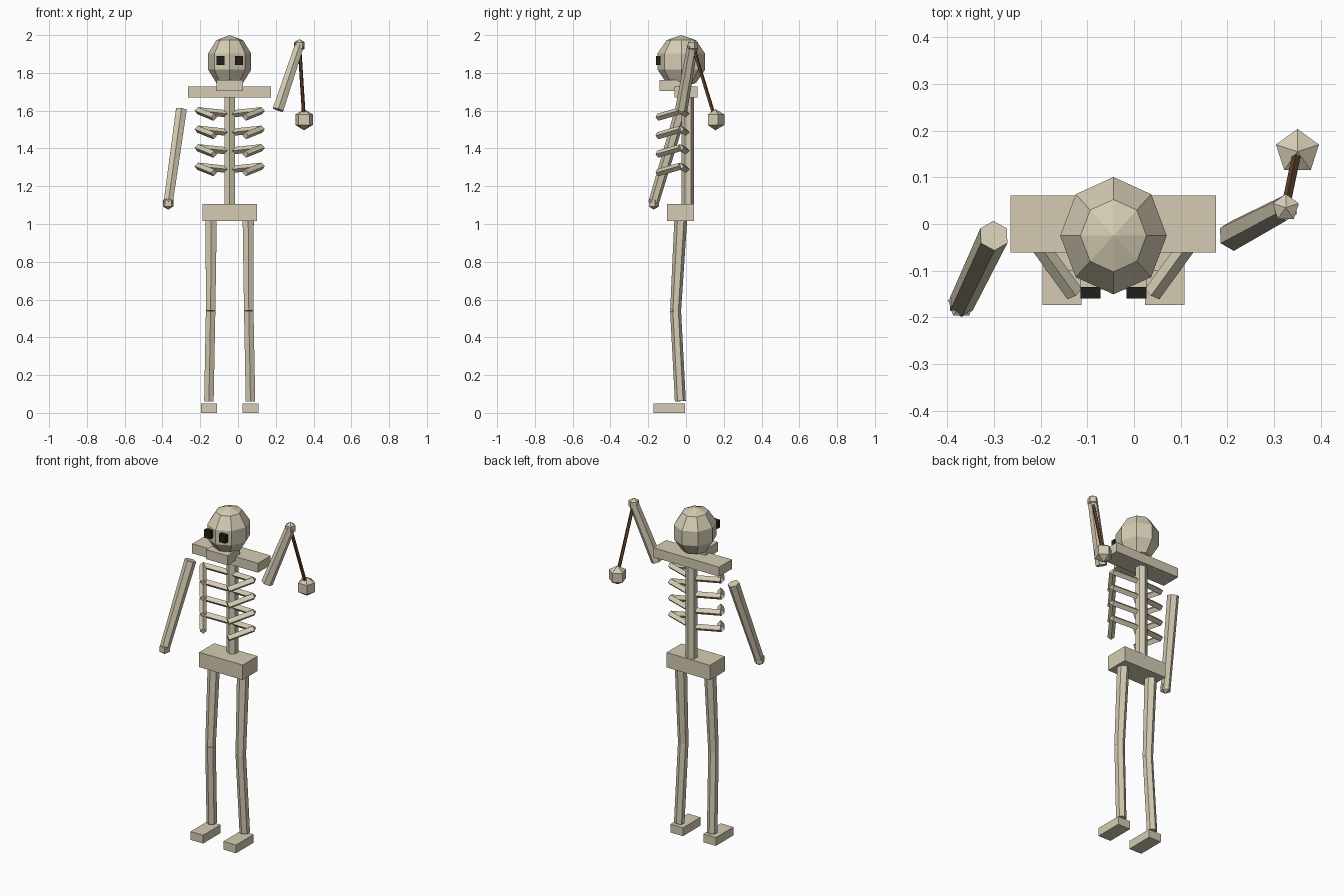
import bpy, bmesh, math
from mathutils import Vector

if "Cube" in bpy.data.objects:
    bpy.data.objects.remove(bpy.data.objects["Cube"])

CX = -0.044  # body centre line


def material(name, rgb):
    m = bpy.data.materials.new(name)
    m.diffuse_color = (*rgb, 1)
    m.use_nodes = True
    m.node_tree.nodes["Principled BSDF"].inputs["Base Color"].default_value = m.diffuse_color
    return m


BONE = material("bone", (0.66, 0.60, 0.45))
DARK = material("dark_socket", (0.016, 0.014, 0.009))
BROWN = material("brown_wood", (0.13, 0.06, 0.025))


def finish(name, bm, mat):
    bmesh.ops.recalc_face_normals(bm, faces=bm.faces)
    me = bpy.data.meshes.new(name)
    bm.to_mesh(me)
    bm.free()
    me.materials.append(mat)
    ob = bpy.data.objects.new(name, me)
    bpy.context.collection.objects.link(ob)
    return ob


def box(name, x, y, z, mat=BONE):
    """Block given by its (min, max) on each axis."""
    bm = bmesh.new()
    bmesh.ops.create_cube(bm, size=1)
    for v in bm.verts:
        v.co = [sum(r) / 2 + c * (r[1] - r[0]) for r, c in zip((x, y, z), v.co)]
    return finish(name, bm, mat)


def add_tube(bm, a, b, r1, r2, sides, ref):
    """Straight capped bone from a to b, one corner pointing along ref."""
    a, b = Vector(a), Vector(b)
    d = (b - a).normalized()
    u = Vector(ref)
    u = (u - d * u.dot(d)).normalized()
    w = d.cross(u)
    rings = []
    for p, r in ((a, r1), (b, r2)):
        rings.append([bm.verts.new(p + r * (u * math.cos(t) + w * math.sin(t)))
                      for t in (2 * math.pi * i / sides for i in range(sides))])
    lo, hi = rings
    for i in range(sides):
        j = (i + 1) % sides
        bm.faces.new((lo[i], lo[j], hi[j], hi[i]))
    bm.faces.new(lo[::-1])
    bm.faces.new(hi)


def tube(name, a, b, r1, r2, sides=6, ref=(0, 1, 0), mat=BONE):
    bm = bmesh.new()
    add_tube(bm, a, b, r1, r2, sides, ref)
    return finish(name, bm, mat)


def ball(name, centre, radii, segs, rings):
    bm = bmesh.new()
    bmesh.ops.create_uvsphere(bm, u_segments=segs, v_segments=rings, radius=1)
    for v in bm.verts:
        v.co = [c + r * p for c, r, p in zip(centre, radii, v.co)]
    return finish(name, bm, BONE)


# Head
ball("skull", (CX, -0.025, 1.86), (0.12, 0.132, 0.14), 8, 5)
box("jaw", (CX - 0.071, CX + 0.071), (-0.14, -0.02), (1.705, 1.762))

# Torso
box("shoulders", (CX - 0.22, CX + 0.22), (-0.061, 0.061), (1.67, 1.727))
tube("spine", (CX, 0.01, 1.08), (CX, 0.01, 1.70), 0.033, 0.033)
box("pelvis", (CX - 0.145, CX + 0.145), (-0.10, 0.042), (1.017, 1.107))

# Paired parts
for side, s in (("left", -1), ("right", 1)):
    def px(x):
        return CX + s * x

    ex = sorted((px(0.028), px(0.071)))
    box(side + "_eye", ex, (-0.16, -0.135), (1.843, 1.89), DARK)

    # Ribs: back bar out from the spine, then forward to the chest
    for i in range(4):
        z = 1.60 - i * 0.098
        bm = bmesh.new()
        back, corner, front = (px(0), 0.005, z - 0.018), (px(0.17), -0.03, z), (px(0.083), -0.15, z - 0.035)
        add_tube(bm, back, corner, 0.019, 0.019, 4, (0, 0, 1))
        add_tube(bm, corner, front, 0.019, 0.019, 4, (0, 0, 1))
        finish(f"{side}_rib_{i + 1}", bm, BONE)

    # Legs
    hip, knee, ankle = (px(0.098), -0.028, 1.02), (px(0.101), -0.055, 0.54), (px(0.11), -0.03, 0.062)
    tube(side + "_thigh", hip, knee, 0.034, 0.029)
    tube(side + "_shin", knee, ankle, 0.029, 0.029)
    fx = sorted((px(0.068), px(0.152)))
    box(side + "_foot", fx, (-0.173, -0.005), (0, 0.05))

# Arms: one hanging, one raised
HAND_L = (-0.37, -0.172, 1.11)
HAND_R = (0.325, 0.035, 1.945)
for side, s, hand in (("left", -1, HAND_L), ("right", 1, HAND_R)):
    tube(side + "_arm", (CX + s * 0.256, -0.025, 1.605), hand, 0.033, 0.028)
    ball(side + "_hand", hand, (0.034,) * 3, 5, 3)

# Swinging weight held in the raised hand
WEIGHT = (0.35, 0.155, 1.552)
tube("weight_handle", HAND_R, WEIGHT, 0.01, 0.01, 5, mat=BROWN)
ball("weight", WEIGHT, (0.056,) * 3, 5, 3)
